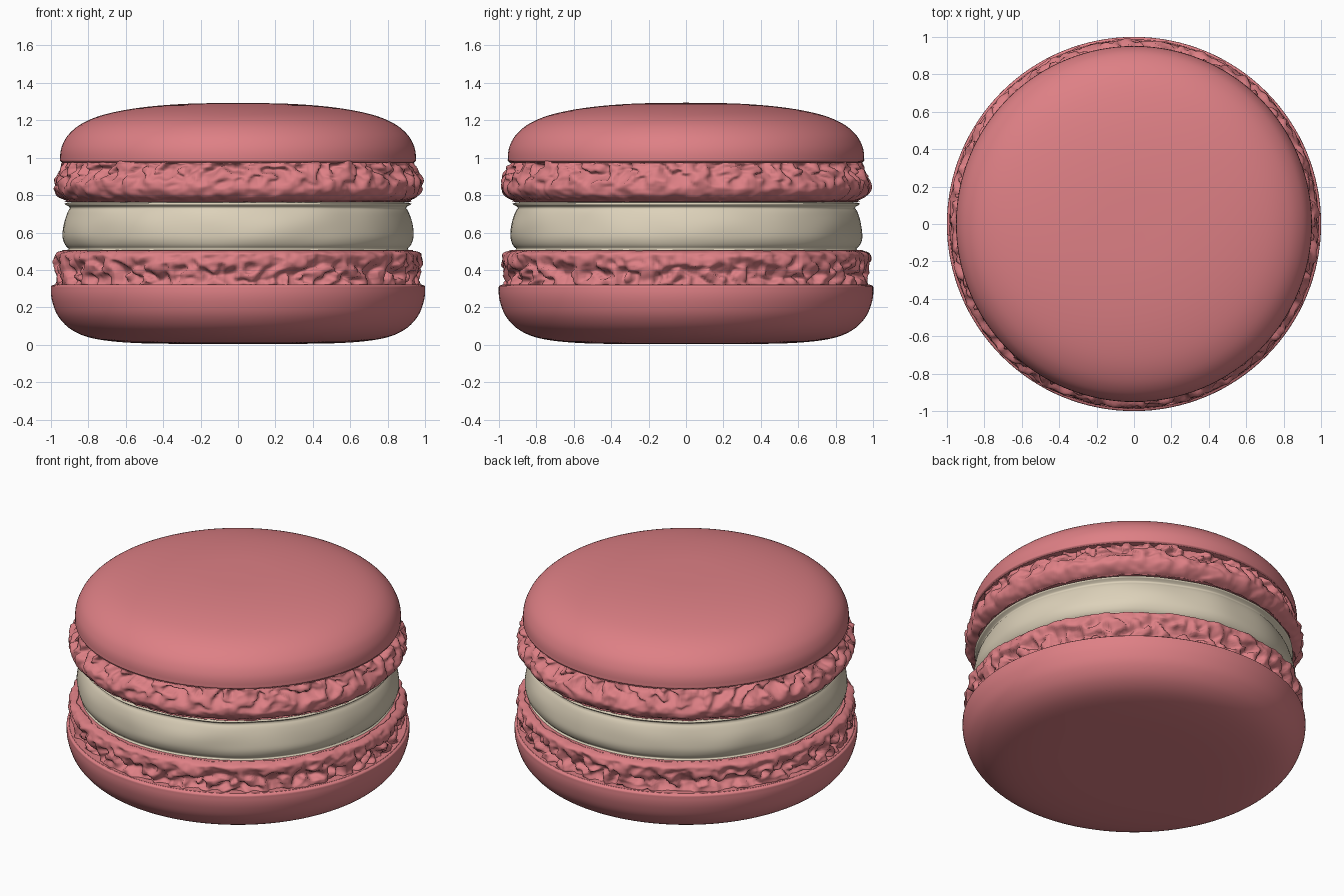
import bpy, bmesh, math
from mathutils import Vector, noise

cube = bpy.data.objects.get("Cube")
if cube:
    bpy.data.objects.remove(cube, do_unlink=True)


def material(name, color):
    mat = bpy.data.materials.new(name)
    mat.use_nodes = True
    mat.diffuse_color = (*color, 1)
    bsdf = mat.node_tree.nodes["Principled BSDF"]
    bsdf.inputs["Base Color"].default_value = (*color, 1)
    bsdf.inputs["Roughness"].default_value = 0.7
    return mat


pink = material("raspberry pink", (0.73, 0.215, 0.235))
cream = material("vanilla cream", (0.72, 0.64, 0.49))


def smooth_path(points, steps):
    """Catmull-Rom curve through the (radius, height) points."""
    pts = [Vector(p) for p in points]
    pts = [2 * pts[0] - pts[1]] + pts + [2 * pts[-1] - pts[-2]]
    path = []
    for a, b, c, d in zip(pts, pts[1:], pts[2:], pts[3:]):
        for i in range(steps):
            t = i / steps
            path.append(b + (c - a) * t / 2 + (a - 2.5 * b + 2 * c - d / 2) * t * t
                        + (1.5 * (b - c) + (d - a) / 2) * t ** 3)
    return path + [pts[-2]]


def lathe(name, points, mat, segments=128, steps=5, displace=None):
    """Spin a profile, listed from bottom to top, into a closed round body."""
    bm = bmesh.new()
    rings = []
    for r, z in smooth_path(points, steps):
        if r < 0.001:
            rings.append([bm.verts.new((0, 0, z))] * segments)
            continue
        ring = []
        for i in range(segments):
            a = math.tau * i / segments
            co = Vector((r * math.cos(a), r * math.sin(a), z))
            ring.append(bm.verts.new(displace(co) if displace else co))
        rings.append(ring)
    for low, high in zip(rings, rings[1:]):
        for i in range(segments):
            j = (i + 1) % segments
            corners = dict.fromkeys((low[i], low[j], high[j], high[i]))
            bm.faces.new(list(corners))
    bmesh.ops.recalc_face_normals(bm, faces=bm.faces)
    mesh = bpy.data.meshes.new(name)
    bm.to_mesh(mesh)
    bm.free()
    mesh.materials.append(mat)
    mesh.shade_smooth()
    obj = bpy.data.objects.new(name, mesh)
    bpy.context.collection.objects.link(obj)
    return obj


def ruffle(pit_height, pit_reach, seed):
    """Bubbly surface with pits gathered around one height."""
    shift = Vector((seed, seed * 2, seed * 3))

    def displace(co):
        out = Vector((co.x, co.y, 0)).normalized()
        bumps = noise.noise(co * 13 + shift) * 0.016 + noise.noise(co * 27 + shift) * 0.008
        warp = noise.noise_vector(co * 9 + shift) * 0.03
        cell = noise.noise((co + warp) * 17 - shift)
        near = max(0, 1 - abs(co.z - pit_height) / pit_reach)
        pit = min(1, max(0, cell + 0.12) * 3.2) * 0.055 * near
        moved = co + out * (bumps - pit)
        moved.z += noise.noise(co * 15 - shift) * 0.012 * min(1, near * 2)
        flat = math.hypot(moved.x, moved.y)
        if flat > 0.995:
            moved.xy = moved.xy * (0.995 / flat)
        return moved
    return displace


def soften(co):
    """Gentle unevenness of the piped filling."""
    out = Vector((co.x, co.y, 0)).normalized()
    return co + out * noise.noise(Vector((co.x * 4, co.y * 4, co.z * 7))) * 0.008


# Smooth lower shell, standing on its flattened face
lathe("bottom_shell", [(0, 0.005), (0.35, 0.005), (0.6, 0.012), (0.78, 0.035),
                       (0.89, 0.08), (0.96, 0.15), (0.993, 0.23), (1.0, 0.295),
                       (0.985, 0.32), (0.88, 0.322), (0, 0.322)], pink)

# Ruffled lower foot
lathe("bottom_foot", [(0.85, 0.305), (0.96, 0.312), (0.968, 0.35), (0.978, 0.4),
                      (0.985, 0.45), (0.975, 0.487), (0.93, 0.503), (0.85, 0.506),
                      (0, 0.506)],
      pink, segments=420, steps=6, displace=ruffle(0.375, 0.11, 3.7))

# Cream filling
lathe("filling", [(0, 0.49), (0.84, 0.495), (0.91, 0.515), (0.937, 0.56), (0.938, 0.62),
                  (0.925, 0.68), (0.9, 0.73), (0.85, 0.765), (0, 0.77)],
      cream, displace=soften)

# Ruffled upper foot
lathe("top_foot", [(0, 0.763), (0.84, 0.763), (0.92, 0.772), (0.965, 0.8), (0.985, 0.84),
                   (0.982, 0.885), (0.962, 0.925), (0.945, 0.96), (0.925, 0.98),
                   (0.8, 0.985)],
      pink, segments=420, steps=6, displace=ruffle(0.935, 0.1, 8.3))

# Smooth domed upper shell
lathe("top_shell", [(0, 0.972), (0.85, 0.972), (0.94, 0.976), (0.951, 1.0), (0.942, 1.06),
                    (0.905, 1.125), (0.83, 1.185), (0.71, 1.232), (0.52, 1.268),
                    (0.28, 1.288), (0, 1.293)], pink)
